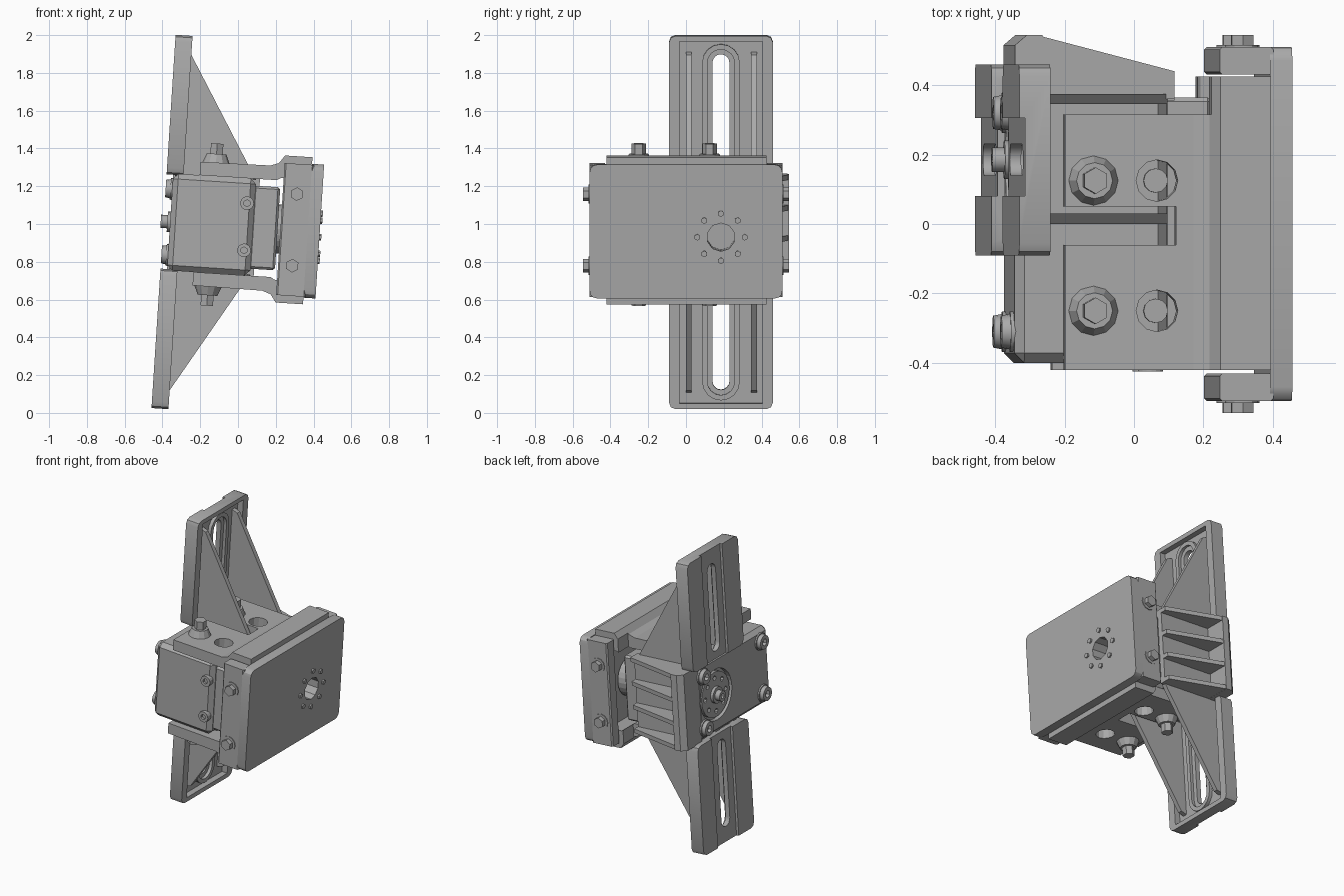
import bpy, bmesh
from math import pi, cos, sin, radians
from mathutils import Matrix, Vector

cube = bpy.data.objects.get("Cube")
if cube:
    bpy.data.objects.remove(cube, do_unlink=True)

grey = bpy.data.materials.new("matte_grey")
grey.use_nodes = True
grey.diffuse_color = (0.4, 0.4, 0.4, 1)
grey.node_tree.nodes["Principled BSDF"].inputs["Base Color"].default_value = (0.4, 0.4, 0.4, 1)

# The whole assembly leans slightly about the y axis
LEAN = Matrix.Translation((0, 0, 0.988)) @ Matrix.Rotation(radians(3.7), 4, 'Y')
HUB = 0.185  # y of the turning axis


def finish(bm, name):
    bmesh.ops.recalc_face_normals(bm, faces=bm.faces)
    mesh = bpy.data.meshes.new(name)
    bm.to_mesh(mesh)
    bm.free()
    mesh.materials.append(grey)
    ob = bpy.data.objects.new(name, mesh)
    bpy.context.collection.objects.link(ob)
    ob.matrix_world = LEAN
    return ob


def prism(name, points, axis, lo, hi):
    """Extrude a 2D outline along an axis."""
    order = {'X': lambda p, h: (h, p[0], p[1]),
             'Y': lambda p, h: (p[0], h, p[1]),
             'Z': lambda p, h: (p[0], p[1], h)}[axis]
    bm = bmesh.new()
    face = bm.faces.new([bm.verts.new(order(p, lo)) for p in points])
    new = bmesh.ops.extrude_face_region(bm, geom=[face])["geom"]
    move = Vector(order((0, 0), hi - lo))
    bmesh.ops.translate(bm, vec=move, verts=[v for v in new if isinstance(v, bmesh.types.BMVert)])
    return finish(bm, name)


def box(name, x, y, z, bevel=0, axis=None, segs=1):
    """Box from ranges, optionally bevelling only edges along one axis."""
    bm = bmesh.new()
    bmesh.ops.create_cube(bm, size=1)
    for v in bm.verts:
        v.co = [r[0] + (c + 0.5) * (r[1] - r[0]) for r, c in zip((x, y, z), v.co)]
    if bevel:
        edges = [e for e in bm.edges if axis is None
                 or abs((e.verts[0].co - e.verts[1].co).normalized()['XYZ'.index(axis)]) > 0.9]
        bmesh.ops.bevel(bm, geom=edges, offset=bevel, segments=segs, affect='EDGES', profile=0.5)
    return finish(bm, name)


def cyl(name, start, axis, length, r1, r2=None, sides=16):
    """Cylinder or cone from a start point along a signed axis."""
    d = Vector([1 if a == axis else 0 for a in 'XYZ']) * (1 if length > 0 else -1)
    rot = d.to_track_quat('Z', 'Y').to_matrix().to_4x4()
    bm = bmesh.new()
    bmesh.ops.create_cone(bm, cap_ends=True, segments=sides, radius1=r1,
                          radius2=r1 if r2 is None else r2, depth=abs(length),
                          matrix=Matrix.Translation(Vector(start) + d * abs(length) / 2) @ rot)
    return finish(bm, name)


def apply(ob, mod):
    bpy.context.view_layer.objects.active = ob
    bpy.ops.object.modifier_apply(modifier=mod.name)


def cut(ob, *cutters):
    for c in cutters:
        bpy.context.view_layer.update()
        m = ob.modifiers.new("cut", 'BOOLEAN')
        m.operation, m.solver, m.object = 'DIFFERENCE', 'EXACT', c
        apply(ob, m)
        bpy.data.objects.remove(c, do_unlink=True)
    return ob


def mirror_z(*obs):
    for ob in obs:
        m = ob.modifiers.new("mirror", 'MIRROR')
        m.use_axis = (False, False, True)
        m.use_mirror_merge = False
        apply(ob, m)


def slot(name, x, half, lo, hi):
    """Rounded slot along z, centred on the hub line."""
    pts = [(HUB + half * cos(a * pi / 8), hi - half + half * sin(a * pi / 8)) for a in range(9)]
    pts += [(HUB - half * cos(a * pi / 8), lo + half - half * sin(a * pi / 8)) for a in range(9)]
    return prism(name, pts, 'X', *x)


def ring(n, radius):
    return [(HUB + radius * cos(2 * pi * i / n), radius * sin(2 * pi * i / n)) for i in range(n)]


# Mounting wings: slotted channel plates with triangular webs
wing = box("wing_plate", (-0.395, -0.305), (-0.09, 0.46), (0.25, 0.99), 0.035, 'X', 2)
cut(wing,
    box("c", (-0.42, -0.378), (0.08, 0.305), (0.2, 1.1)),
    box("c", (-0.345, -0.2), (-0.035, 0.405), (0.2, 0.96)),
    slot("c", (-0.5, -0.2), 0.045, 0.30, 0.89))
rim = cut(slot("slot_rim", (-0.35, -0.322), 0.1, 0.245, 0.945),
          slot("c", (-0.5, -0.2), 0.072, 0.273, 0.917),
          slot("c", (-0.5, -0.335), 0.075, 0.27, 0.92))
mirror_z(wing, rim)
for i, y in enumerate((0.0, 0.345)):
    web = prism(f"wing_web_{i}", [(-0.35, 0.25), (-0.35, 0.905), (-0.305, 0.89), (0.08, 0.25)],
                'Y', y, y + 0.03)
    mirror_z(web)

# Motor housing with recessed horn at the back
body = box("motor_housing", (-0.36, 0.08), (-0.40, 0.38), (-0.257, 0.257), 0.028)
cut(body, cyl("c", (-0.4, HUB, 0), 'X', 0.07, 0.17, sides=32))
horn = cyl("horn_disc", (-0.32, HUB, 0), 'X', -0.035, 0.15, sides=32)
cut(horn, *[cyl("c", (-0.4, y, z), 'X', 0.07, 0.016, sides=8) for y, z in ring(8, 0.11)])
cyl("horn_boss", (-0.35, HUB, 0), 'X', -0.025, 0.055)
cut(cyl("horn_bolt", (-0.36, HUB, 0), 'X', -0.05, 0.035),
    cyl("c", (-0.43, HUB, 0), 'X', 0.045, 0.018, sides=6))
box("motor_front", (0.07, 0.21), (-0.37, 0.365), (-0.22, 0.22), 0.012)
cyl("output_shaft", (0.2, HUB, 0), 'X', 0.1, 0.13, sides=24)

# Rear mounting bolts and side screws
for i, y in enumerate((-0.31, 0.32)):
    for j, z in enumerate((-0.175, 0.175)):
        washer = cyl(f"rear_washer_{i}{j}", (-0.34, y, z), 'X', -0.03, 0.058)
        head = cyl(f"rear_bolt_{i}{j}", (-0.365, y, z), 'X', -0.03, 0.052, 0.046)
        cut(head, cyl("c", (-0.42, y, z), 'X', 0.05, 0.024, sides=6))
for j, z in enumerate((-0.125, 0.125)):
    cut(cyl(f"side_screw_{j}", (0.04, -0.39, z), 'Y', -0.035, 0.036),
        cyl("c", (0.04, -0.45, z), 'Y', 0.04, 0.018, sides=6))

# Ribbed side cover joining the wings
prism("side_cover_back", [(-0.36, 0.36), (-0.36, 0.515), (-0.325, 0.545), (-0.28, 0.545), (-0.28, 0.36)],
      'Z', -0.257, 0.257)
box("side_cover_wall", (-0.3, 0.1), (0.355, 0.40), (-0.25, 0.25))
for i, z in enumerate((-0.242, -0.08, 0.08, 0.242)):
    prism(f"side_rib_{i}", [(-0.3, 0.36), (-0.3, 0.545), (0.1, 0.44), (0.1, 0.36)],
          'Z', z - 0.014, z + 0.014)

# Fork bracket: arms above and below, joined by a wall behind the face plate
arm = prism("fork_arm", [(-0.22, 0.257), (-0.22, 0.328), (0.15, 0.332), (0.195, 0.348), (0.225, 0.39),
                         (0.37, 0.39), (0.37, 0.27), (0.21, 0.27), (0.19, 0.257)], 'Y', -0.42, 0.425)
BOLTS = [(x, y) for x in (-0.138, 0.045) for y in (-0.25, 0.125)]
cut(arm,
    box("c", (-0.3, 0.2), (0.315, 0.5), (0.2, 0.5)),
    box("c", (-0.3, 0.1), (-0.06, 0.05), (0.2, 0.5)),
    *[cyl("c", (x, y, 0.2), 'Z', 0.2, 0.06, sides=12) for x, y in BOLTS[2:]])
mirror_z(arm)
for i, (x, y) in enumerate(BOLTS):
    if i < 2:
        mirror_z(cyl(f"arm_collar_{i}", (x, y, 0.32), 'Z', 0.055, 0.075, 0.052, sides=12),
                 cut(cyl(f"arm_bolt_{i}", (x, y, 0.36), 'Z', 0.07, 0.038, sides=6)))
    else:
        mirror_z(cyl(f"arm_screw_{i}", (x, y, 0.25), 'Z', 0.025, 0.035, sides=12))
wall = box("fork_wall", (0.31, 0.37), (-0.42, 0.425), (-0.29, 0.29))
cut(wall, cyl("c", (0.25, HUB, -0.03), 'X', 0.2, 0.075, sides=10))

# Face plate with side flanges and a ring of small screws
plate = box("face_plate", (0.37, 0.434), (-0.51, 0.51), (-0.355, 0.355), 0.04, 'X', 3)
cut(plate, cyl("c", (0.3, HUB, -0.03), 'X', 0.2, 0.075, sides=10))
for i, (y, z) in enumerate(ring(8, 0.125)):
    cyl(f"face_screw_{i}", (0.42, y, z - 0.03), 'X', 0.024, 0.017, sides=6)
for i, s in enumerate((-1, 1)):
    ys = sorted((s * 0.43, s * 0.51))
    box(f"side_flange_{i}", (0.225, 0.38), ys, (-0.35, 0.35), 0.008, 'Z')
    for j, z in enumerate((-0.19, 0.19)):
        cyl(f"flange_washer_{i}{j}", (0.30, s * 0.505, z), 'Y', s * 0.01, 0.05, sides=12)
        cyl(f"flange_bolt_{i}{j}", (0.30, s * 0.505, z), 'Y', s * 0.04, 0.036, sides=6)

# Round parts get smooth sides with sharp rims
for ob in bpy.context.collection.objects:
    if any(w in ob.name for w in ("washer", "rear_bolt", "horn", "face_plate", "slot", "wing_plate")):
        bpy.ops.object.select_all(action='DESELECT')
        ob.select_set(True)
        bpy.context.view_layer.objects.active = ob
        bpy.ops.object.shade_smooth_by_angle(angle=radians(30))
